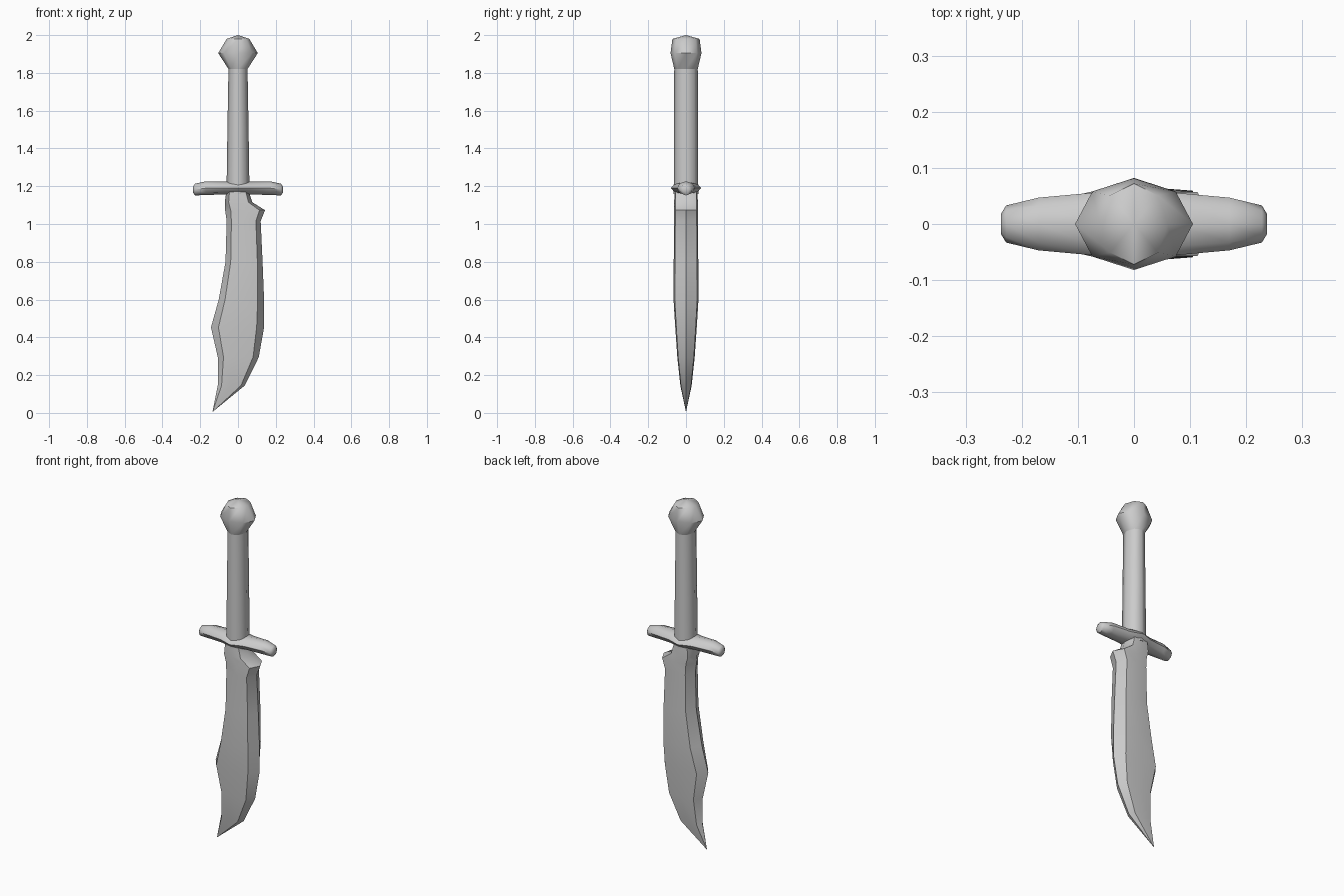
import bpy, bmesh
from math import pi, cos, sin, radians

if "Cube" in bpy.data.objects:
    bpy.data.objects.remove(bpy.data.objects["Cube"])


def loft(name, rings, angle):
    """Skin a list of equal-length vertex rings and cap both ends."""
    bm = bmesh.new()
    loops = [[bm.verts.new(p) for p in ring] for ring in rings]
    n = len(rings[0])
    for a, b in zip(loops, loops[1:]):
        for i in range(n):
            j = (i + 1) % n
            bm.faces.new((a[i], a[j], b[j], b[i]))
    bm.faces.new(loops[0][::-1])
    bm.faces.new(loops[-1])
    bmesh.ops.remove_doubles(bm, verts=bm.verts, dist=0.0005)
    bmesh.ops.recalc_face_normals(bm, faces=bm.faces)
    mesh = bpy.data.meshes.new(name)
    bm.to_mesh(mesh)
    bm.free()
    obj = bpy.data.objects.new(name, mesh)
    bpy.context.collection.objects.link(obj)
    bpy.ops.object.select_all(action='DESELECT')
    obj.select_set(True)
    bpy.context.view_layer.objects.active = obj
    bpy.ops.object.shade_smooth_by_angle(angle=radians(angle))
    return obj


def oval(a, b, n=8):
    return [(a * cos(2 * pi * i / n), b * sin(2 * pi * i / n)) for i in range(n)]


def blade_ring(z, left, right, t):
    """Flat-sided section with a bevel running down to each edge."""
    w = (right - left) * 0.14
    mid = (left + right) / 2
    top = [(left + w, 0.9 * t), (mid, t), (right - w, 0.9 * t)]
    outline = ([(left, 0)] + top + [(right, 0)]
               + [(x, -y) for x, y in reversed(top)])
    return [(x, y, z) for x, y in outline]


# Blade: z, left edge, right edge, half thickness
blade_rows = [
    (0.005, -0.135, -0.135, 0),
    (0.145, -0.107, 0.036, 0.030),
    (0.295, -0.107, 0.110, 0.046),
    (0.453, -0.143, 0.138, 0.057),
    (0.60, -0.102, 0.138, 0.066),
    (0.80, -0.066, 0.130, 0.065),
    (1.015, -0.060, 0.120, 0.063),
    (1.073, -0.068, 0.143, 0.063),
    (1.115, -0.070, 0.076, 0.063),
    (1.17, -0.062, 0.058, 0.060),
]
loft("blade", [blade_ring(*r) for r in blade_rows], 40)

# Grip: tapered eight-sided handle
grip_rows = [(1.16, 0.061, 0.065), (1.50, 0.056, 0.064), (1.85, 0.050, 0.062)]
loft("grip", [[(x, y, z) for x, y in oval(a, b)] for z, a, b in grip_rows], 60)

# Pommel: faceted knob with a shallow domed top
pommel_rows = [(1.82, 0.050, 0.062), (1.905, 0.105, 0.082),
               (1.98, 0.060, 0.072), (2.0, 0.0, 0.0)]
loft("pommel", [[(x, y, z) for x, y in oval(a, b)] for z, a, b in pommel_rows], 50)

# Crossguard: x, centre height, half depth, half height, mirrored about x
half = [(0.0, 1.190, 0.081, 0.035), (0.07, 1.190, 0.056, 0.034),
        (0.17, 1.190, 0.047, 0.036), (0.228, 1.182, 0.033, 0.031),
        (0.237, 1.182, 0.018, 0.017)]
guard_rows = [(-x, c, d, h) for x, c, d, h in half[:0:-1]] + half
loft("crossguard", [[(x, u, c + v) for u, v in oval(d, h)]
                    for x, c, d, h in guard_rows], 50)
